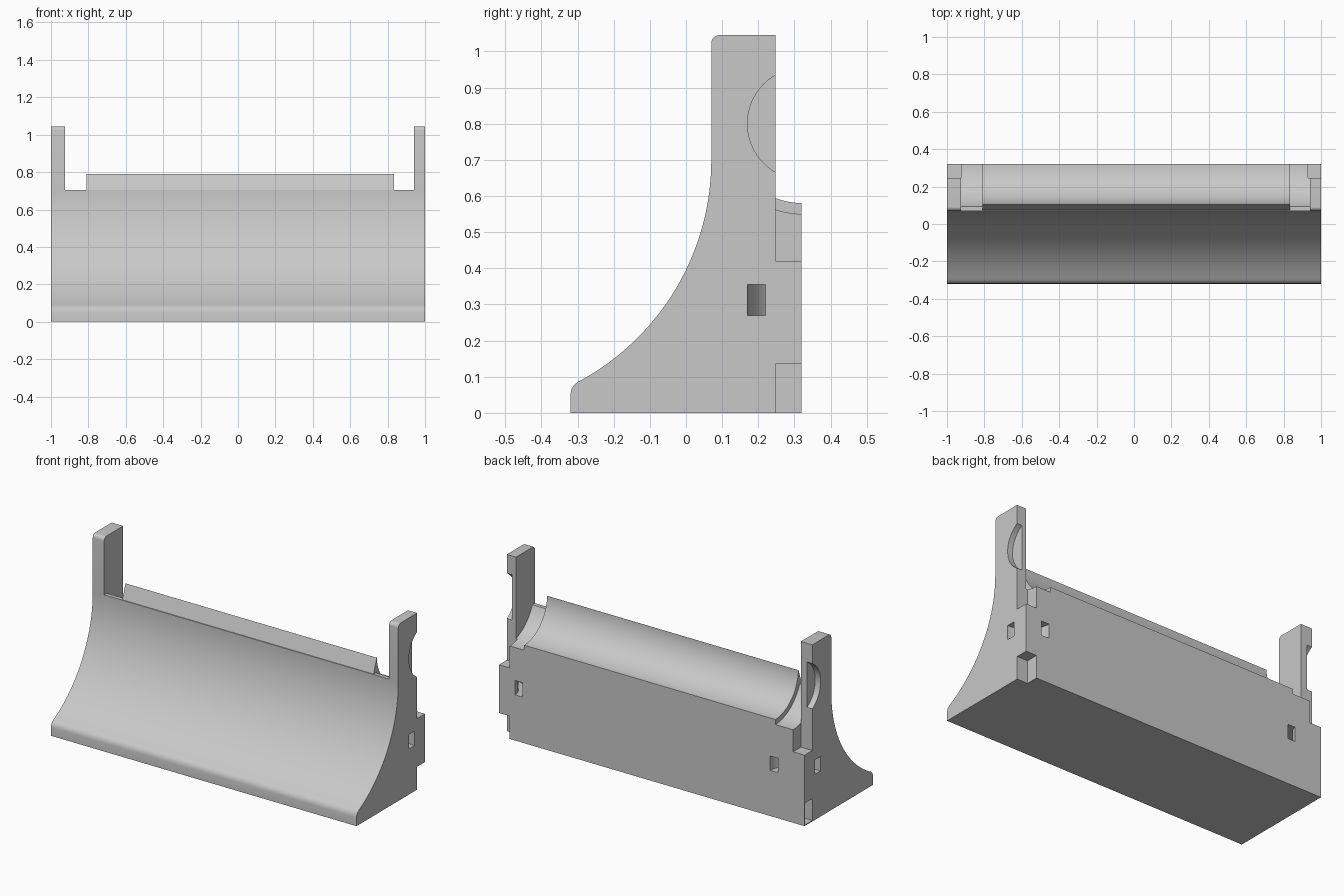
import bpy, bmesh
from math import cos, sin, pi, radians, asin

cube = bpy.data.objects.get("Cube")
if cube:
    bpy.data.objects.remove(cube, do_unlink=True)

grey = bpy.data.materials.new("light grey plastic")
grey.use_nodes = True
grey.diffuse_color = (0.58, 0.58, 0.58, 1)
grey.node_tree.nodes["Principled BSDF"].inputs["Base Color"].default_value = grey.diffuse_color


def prism(name, points, low, high, axis="x"):
    """Extrude (y, z) points along x, or (x, y) points along z."""
    place = (lambda p, d: (d, *p)) if axis == "x" else (lambda p, d: (*p, d))
    bm = bmesh.new()
    face = bm.faces.new([bm.verts.new(place(p, low)) for p in points])
    top = bmesh.ops.extrude_face_region(bm, geom=[face])["geom"]
    step = place((0, 0), high - low)
    bmesh.ops.translate(bm, vec=step, verts=[v for v in top if isinstance(v, bmesh.types.BMVert)])
    bmesh.ops.recalc_face_normals(bm, faces=bm.faces)
    mesh = bpy.data.meshes.new(name)
    bm.to_mesh(mesh)
    bm.free()
    obj = bpy.data.objects.new(name, mesh)
    bpy.context.collection.objects.link(obj)
    return obj


def arc(cx, cy, rx, ry, start, end, steps):
    angles = [start + (end - start) * i / steps for i in range(steps + 1)]
    return [(cx + rx * cos(a), cy + ry * sin(a)) for a in angles]


def rect(a0, a1, b0, b1):
    return [(a0, b0), (a1, b0), (a1, b1), (a0, b1)]


# Side profile: rounded toe, concave sweep, rounded post top
R = 0.696
profile = [(0.32, 0), (0.32, 1.045)]
profile += arc(0.092, 1.023, 0.022, 0.022, pi / 2, pi, 6)
profile += arc(0.07 - R, 0.70, R, R, 0, -asin(0.615 / R), 40)
profile += [(-0.309, 0.078), (-0.317, 0.066), (-0.32, 0.05), (-0.32, 0)]
body = prism("holder_body", profile, -1, 1)
body.data.materials.append(grey)


def cut(points, low, high, axis="x"):
    cutter = prism("cutter", points, low, high, axis)
    cutter.hide_render = True
    cutter.data.materials.append(grey)
    mod = body.modifiers.new("cut", "BOOLEAN")
    mod.operation, mod.solver, mod.object = "DIFFERENCE", "EXACT", cutter
    bpy.ops.object.modifier_apply(modifier=mod.name)
    bpy.data.objects.remove(cutter, do_unlink=True)


bpy.ops.object.select_all(action="DESELECT")
body.select_set(True)
bpy.context.view_layer.objects.active = body

# Opening between the posts, leaving a pointed lip in the middle
POST_L, LIP_L, LIP_R, POST_R = -0.925, -0.81, 0.835, 0.94
cut([(-0.1, 0.705), (0.075, 0.705), (0.105, 0.79), (0.5, 0.79), (0.5, 1.2), (-0.1, 1.2)],
    LIP_L, LIP_R)
cut(rect(-0.1, 0.5, 0.705, 1.2), POST_L, LIP_L)
cut(rect(-0.1, 0.5, 0.705, 1.2), LIP_R, POST_R)

# Round trough, deeper at both ends
for radius, low, high in ((0.22, LIP_L, LIP_R), (0.25, POST_L, LIP_L), (0.25, LIP_R, POST_R)):
    cut(arc(0.325, 0.8, radius, radius, 0, 2 * pi * 95 / 96, 95), low, high)

# Rear corner notches above the joint tabs, and the lower joint notches
cut(rect(0.247, 0.5, 0.42, 1.2), -1.1, POST_L)
cut(rect(0.247, 0.5, 0.42, 1.2), 0.93, 1.1)
cut(rect(0.247, 0.5, -0.1, 0.135), 0.93, 1.1)
cut(rect(0.247, 0.314, 0.006, 0.135), -1.1, POST_L)

# Shallow round recesses on the outside of the posts
for low, high in ((-1.1, -0.965), (0.967, 1.1)):
    cut(arc(0.325, 0.8, 0.155, 0.155, 0, 2 * pi * 63 / 64, 63), low, high)

# Curved tie channels from each end to the back
for side, inner, outer in ((1, 0.105, 0.155), (-1, 0.175, 0.225)):
    def bend(rx, ry):
        pts = arc(0, 0, rx, ry, pi, 1.5 * pi, 16)
        pts = [(pts[0][0], 0.1)] + pts + [(0.1, pts[-1][1])]
        return [(side * (1 + x), 0.32 + y) for x, y in pts]
    cut(bend(outer, 0.15) + bend(inner, 0.10)[::-1], 0.27, 0.355, "z")

bpy.ops.object.shade_smooth_by_angle(angle=radians(25))
